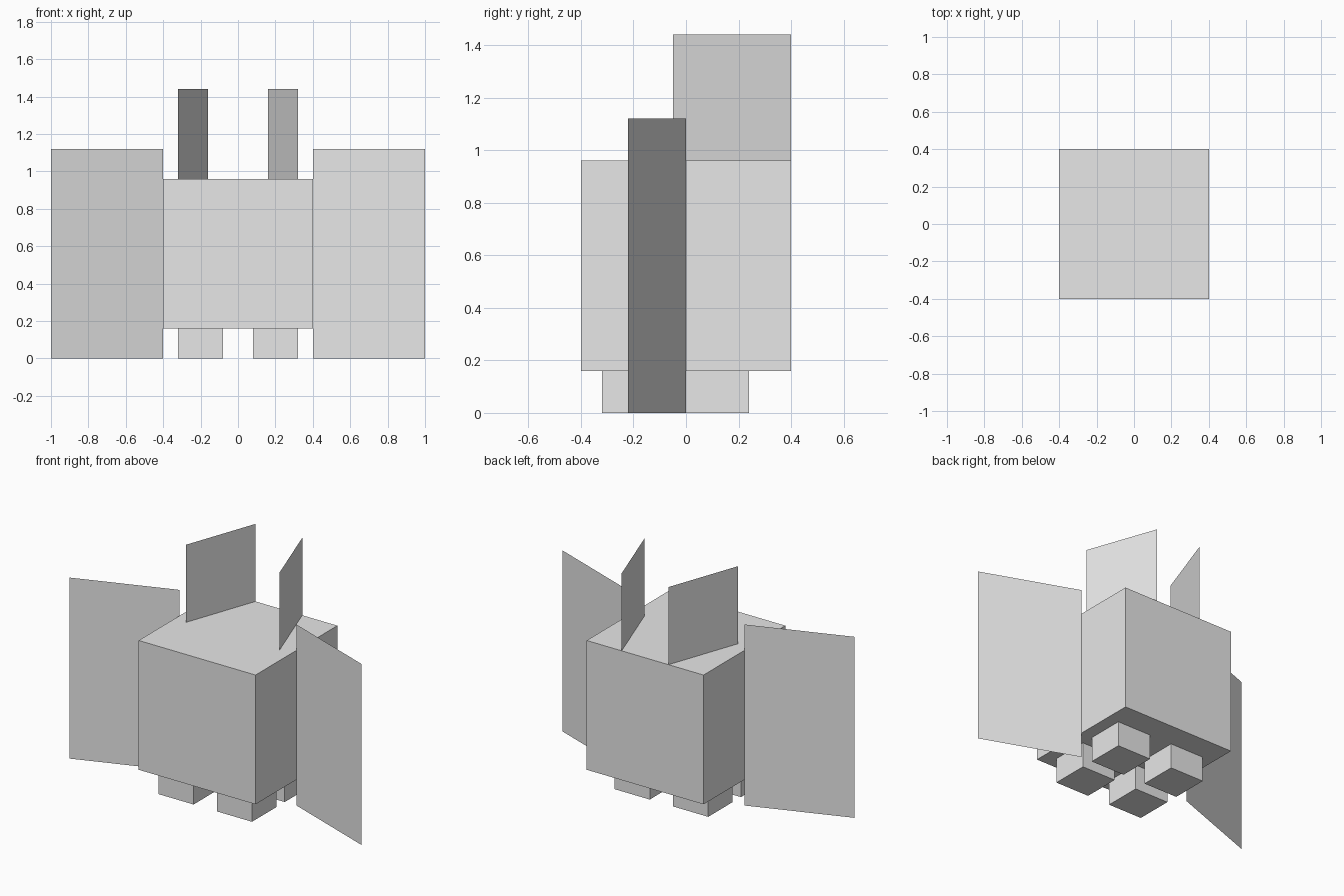
import bpy

if "Cube" in bpy.data.objects:
    bpy.data.objects.remove(bpy.data.objects["Cube"])

grey = bpy.data.materials.new("plain_grey")
grey.diffuse_color = (0.8, 0.8, 0.8, 1.0)
grey.use_nodes = True
grey.node_tree.nodes["Principled BSDF"].inputs["Base Color"].default_value = grey.diffuse_color


def make_object(name, verts, faces):
    mesh = bpy.data.meshes.new(name)
    mesh.from_pydata(verts, [], faces)
    mesh.materials.append(grey)
    obj = bpy.data.objects.new(name, mesh)
    bpy.context.collection.objects.link(obj)
    return obj


def box(name, x0, x1, y0, y1, z0, z1):
    verts = [(x, y, z) for z in (z0, z1)
             for x, y in ((x0, y0), (x1, y0), (x1, y1), (x0, y1))]
    faces = [(3, 2, 1, 0), (4, 5, 6, 7)]
    faces += [(i, (i + 1) % 4, (i + 1) % 4 + 4, i + 4) for i in range(4)]
    return make_object(name, verts, faces)


def upright_sheet(name, start, end, z0, z1):
    """Paper-thin vertical panel between two ground points."""
    verts = [(*start, z0), (*end, z0), (*end, z1), (*start, z1)]
    return make_object(name, verts, [(0, 1, 2, 3)])


# Cube body
box("body", -0.4, 0.4, -0.4, 0.4, 0.16, 0.96)

for side, s in (("left", -1), ("right", 1)):
    # Stubby legs, front and back
    x0, x1 = sorted((s * 0.08, s * 0.32))
    box(f"front_leg_{side}", x0, x1, -0.32, -0.08, 0.0, 0.16)
    box(f"back_leg_{side}", x0, x1, 0.0, 0.24, 0.0, 0.16)
    # Wings sweep forward from the middle of each side
    upright_sheet(f"wing_{side}", (s * 0.4, 0.0), (s * 1.0, -0.22), 0.0, 1.12)
    # Ears converge toward the back edge of the top
    upright_sheet(f"ear_{side}", (s * 0.32, -0.05), (s * 0.16, 0.4), 0.96, 1.44)
